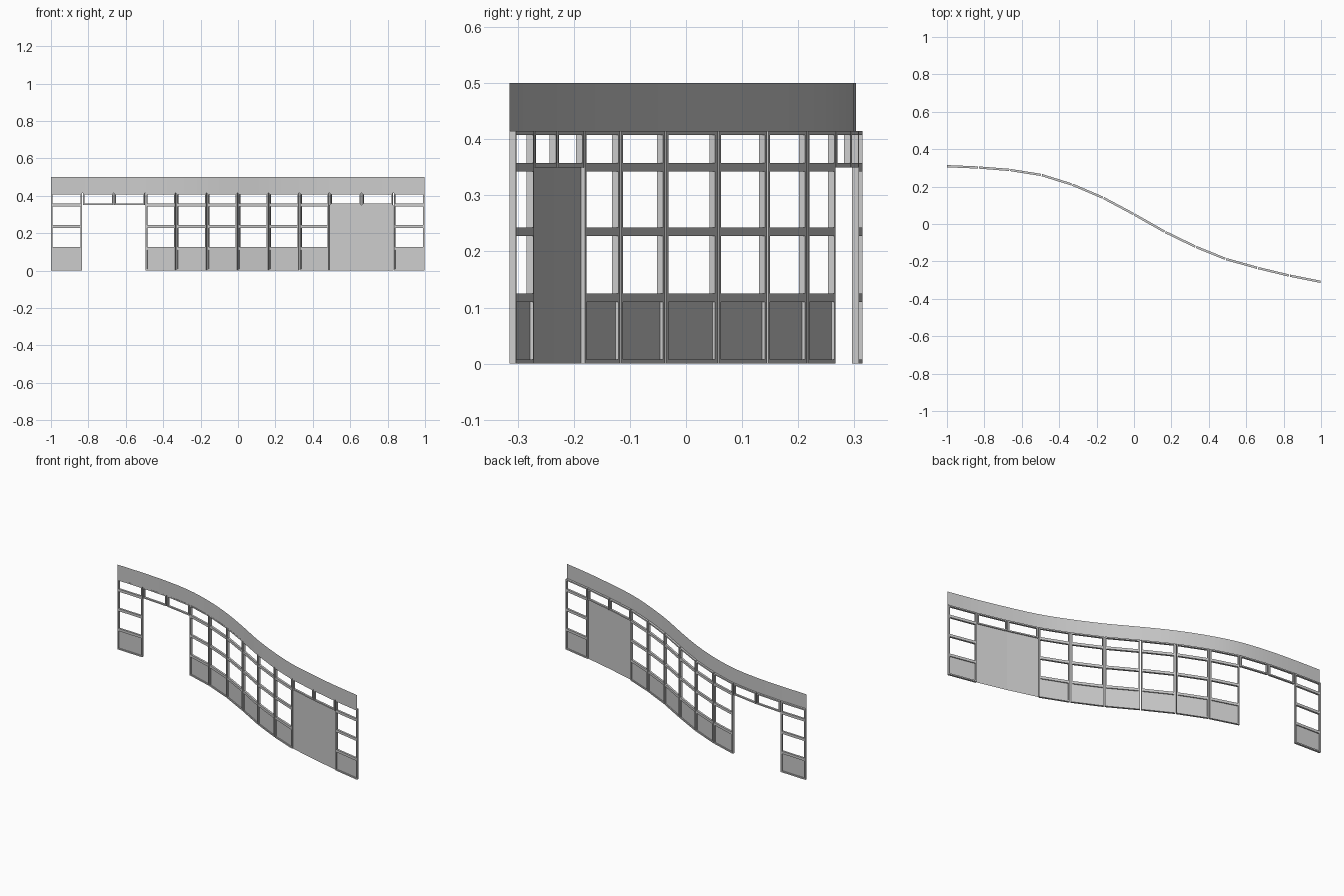
import bpy, bmesh
from mathutils import Vector

if "Cube" in bpy.data.objects:
    bpy.data.objects.remove(bpy.data.objects["Cube"])

# Plan of the S-shaped wall: one point at every mullion
XS = [-0.999, -0.831, -0.664, -0.495, -0.331, -0.165, 0.0, 0.165, 0.33, 0.49, 0.661, 0.831, 0.997]
YS = [0.309, 0.302, 0.289, 0.262, 0.211, 0.140, 0.052, -0.042, -0.122, -0.187, -0.235, -0.276, -0.309]
P = [Vector((x, y, 0)) for x, y in zip(XS, YS)]
DEPTH, BAR, GAP = 0.012, 0.0075, 0.006
TOP, HEAD = 0.415, 0.35
ROWS = [0.1175, 0.235, HEAD]
OPENINGS = (1, 2, 9, 10)      # bays with only a transom light
DOOR = (9, 10)
UP = Vector((0, 0, 1))


def finish(bm, name):
    me = bpy.data.meshes.new(name)
    bm.to_mesh(me)
    bm.free()
    ob = bpy.data.objects.new(name, me)
    bpy.context.collection.objects.link(ob)
    return ob


def bay(i):
    """Ends of bay i with the mullion gap removed, and its unit directions."""
    a, b = P[i], P[i + 1]
    t = (b - a).normalized()
    a = a + t * (GAP / 2 if i > 0 else 0)
    b = b - t * (GAP / 2 if i < len(P) - 2 else 0)
    return a, t, (b - a).length, UP.cross(t)


def bar(bm, i, s0, s1, z0, z1):
    """Square bar inside bay i, from s0 to s1 along it."""
    a, t, _, n = bay(i)
    v = [bm.verts.new(a + t * s + n * d + UP * z)
         for z in (z0, z1)
         for s, d in ((s0, -DEPTH / 2), (s1, -DEPTH / 2), (s1, DEPTH / 2), (s0, DEPTH / 2))]
    for f in ((3, 2, 1, 0), (4, 5, 6, 7), (0, 1, 5, 4), (1, 2, 6, 5), (2, 3, 7, 6), (3, 0, 4, 7)):
        bm.faces.new([v[k] for k in f])


def sheet(bm, pts, z0, z1):
    """Thin upright sheet following plan points."""
    lo = [bm.verts.new(p + UP * z0) for p in pts]
    hi = [bm.verts.new(p + UP * z1) for p in pts]
    for k in range(len(pts) - 1):
        bm.faces.new((lo[k], lo[k + 1], hi[k + 1], hi[k]))


# Window frames and solid lower panels
for i in range(len(P) - 1):
    a, t, L, n = bay(i)
    z0 = HEAD if i in OPENINGS else 0.0
    bm = bmesh.new()
    bar(bm, i, 0, BAR, z0, TOP)
    bar(bm, i, L - BAR, L, z0, TOP)
    bar(bm, i, BAR, L - BAR, z0, z0 + BAR)
    bar(bm, i, BAR, L - BAR, TOP - BAR, TOP)
    if i not in OPENINGS:
        for z in ROWS:
            bar(bm, i, BAR, L - BAR, z - BAR, z + BAR)
    finish(bm, f"window_frame_{i}")
    if i not in OPENINGS:
        bm = bmesh.new()
        sheet(bm, [a + t * BAR, a + t * (L - BAR)], BAR, ROWS[0] - BAR)
        finish(bm, f"lower_panel_{i}")

# Plain door panel filling the right-hand opening
bm = bmesh.new()
sheet(bm, [P[k] for k in (DOOR[0], DOOR[0] + 1, DOOR[1] + 1)], 0, HEAD)
finish(bm, "door_panel")

# Curved fascia along the front edge of the frames
ext = [2 * P[0] - P[1]] + P + [2 * P[-1] - P[-2]]
curve = []
STEPS = 4
for i in range(1, len(ext) - 2):
    p0, p1, p2, p3 = ext[i - 1:i + 3]
    for k in range(STEPS + (i == len(ext) - 3)):
        u = k / STEPS
        pos = 0.5 * (2 * p1 + (p2 - p0) * u + (2 * p0 - 5 * p1 + 4 * p2 - p3) * u * u
                     + (3 * p1 - p0 - 3 * p2 + p3) * u ** 3)
        tan = ((p2 - p0) + 2 * (2 * p0 - 5 * p1 + 4 * p2 - p3) * u
               + 3 * (3 * p1 - p0 - 3 * p2 + p3) * u * u).normalized()
        curve.append(pos - UP.cross(tan) * DEPTH / 2)
bm = bmesh.new()
sheet(bm, curve, TOP - 0.001, 0.5)
fascia = finish(bm, "fascia")
for p in fascia.data.polygons:
    p.use_smooth = True
